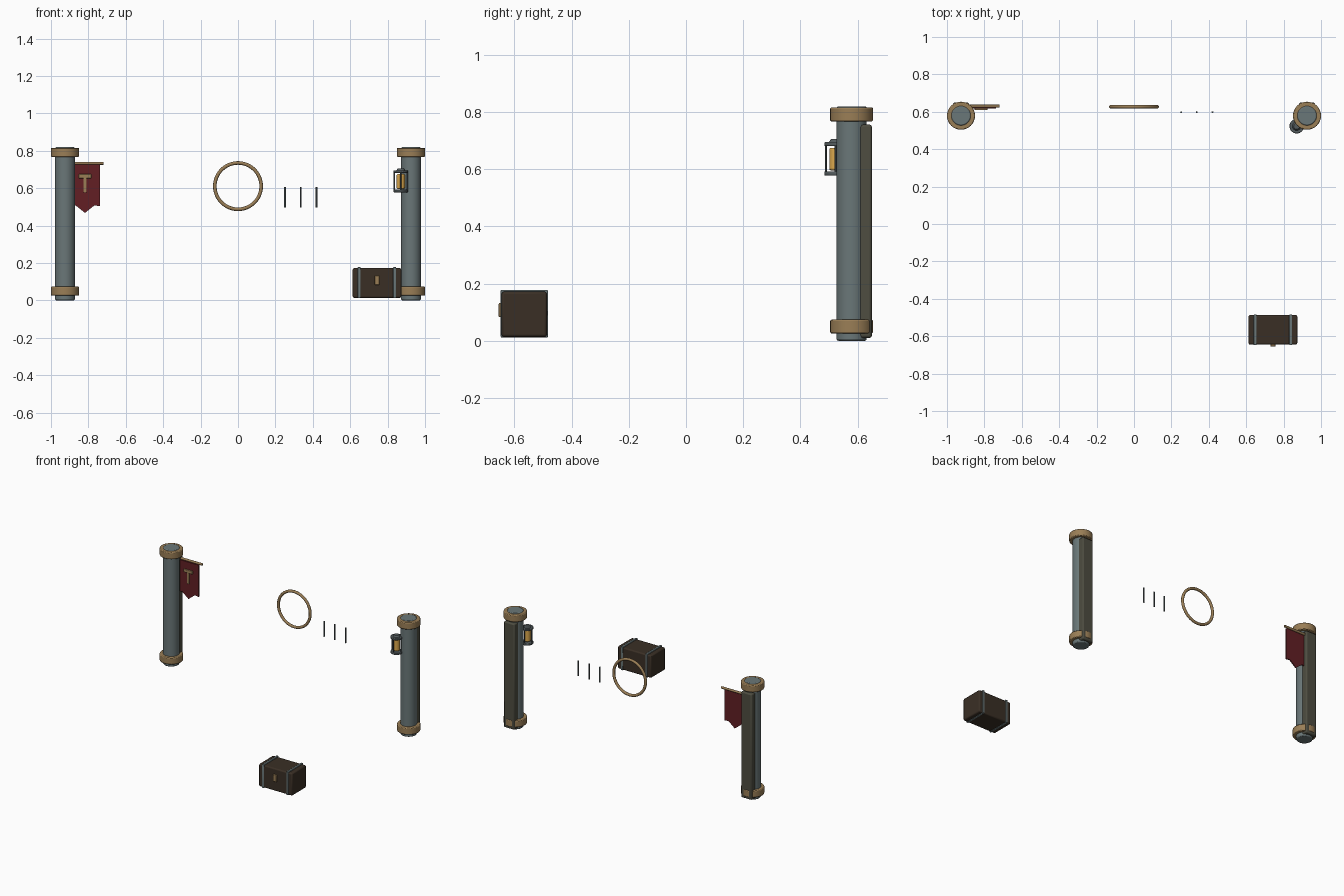
import bpy, bmesh, math
from mathutils import Matrix

if "Cube" in bpy.data.objects:
    bpy.data.objects.remove(bpy.data.objects["Cube"])


def srgb(name, r, g, b):
    m = bpy.data.materials.new(name)
    m.diffuse_color = [((c / 255 + 0.055) / 1.055) ** 2.4 for c in (r, g, b)] + [1]
    m.use_nodes = True
    m.node_tree.nodes["Principled BSDF"].inputs["Base Color"].default_value = m.diffuse_color
    return m


STONE = srgb("slate stone", 106, 119, 120)
GOLD = srgb("aged brass", 154, 126, 86)
OLIVE = srgb("olive stone", 78, 77, 65)
RED = srgb("banner red", 98, 31, 36)
WOOD = srgb("dark wood", 58, 47, 37)
GLOW = srgb("lantern amber", 222, 170, 78)
IRON = srgb("dark iron", 84, 92, 94)


def finish(name, bm, mat, bevel=0, smooth=True):
    bmesh.ops.recalc_face_normals(bm, faces=bm.faces)
    me = bpy.data.meshes.new(name)
    bm.to_mesh(me)
    bm.free()
    me.materials.append(mat)
    ob = bpy.data.objects.new(name, me)
    bpy.context.collection.objects.link(ob)
    if bevel:
        mod = ob.modifiers.new("soft_edges", 'BEVEL')
        mod.width = bevel
        mod.segments = 2
        mod.limit_method = 'ANGLE'
        mod.angle_limit = math.radians(40)
    if smooth:
        bpy.ops.object.select_all(action='DESELECT')
        ob.select_set(True)
        bpy.context.view_layer.objects.active = ob
        bpy.ops.object.shade_smooth_by_angle(angle=math.radians(35))
    return ob


def box(name, lo, hi, mat, bevel=0):
    bm = bmesh.new()
    bmesh.ops.create_cube(bm, size=1)
    for v in bm.verts:
        v.co = [(a + b) / 2 + c * (b - a) for a, b, c in zip(lo, hi, v.co)]
    return finish(name, bm, mat, bevel)


def rod(name, x, y, z0, z1, r, mat, bevel=0, sides=24, r2=None):
    bm = bmesh.new()
    bmesh.ops.create_cone(bm, cap_ends=True, segments=sides, radius1=r,
                          radius2=r if r2 is None else r2, depth=z1 - z0,
                          matrix=Matrix.Translation((x, y, (z0 + z1) / 2)))
    return finish(name, bm, mat, bevel)


# two pillars with brass collars and a pilaster behind each
for side, s in (("left", -1), ("right", 1)):
    x, y = s * 0.925, 0.579
    rod(side + "_pillar", x, y, 0, 0.82, 0.053, STONE, 0.007, 32)
    rod(side + "_lower_collar", x, y, 0.026, 0.074, 0.075, GOLD, 0.005, 32)
    rod(side + "_upper_collar", x, y, 0.767, 0.816, 0.075, GOLD, 0.005, 32)
    box(side + "_pilaster", (x - 0.042, 0.575, 0.01), (x + 0.042, 0.65, 0.756), OLIVE, 0.008)

# banner pole, running along x
bm = bmesh.new()
bmesh.ops.create_cone(bm, cap_ends=True, segments=16, radius1=0.008, radius2=0.008, depth=0.2,
                      matrix=Matrix.Translation((-0.818, 0.63, 0.733)) @ Matrix.Rotation(math.pi / 2, 4, 'Y'))
finish("banner_pole", bm, GOLD)

# pointed cloth, extruded to a thin sheet
bm = bmesh.new()
outline = [(-0.08, 0.727), (0.08, 0.727), (0.08, 0.504), (0.05, 0.508),
           (0, 0.468), (-0.05, 0.508), (-0.08, 0.504)]
face = bm.faces.new([bm.verts.new((-0.818 + px, 0.617, pz)) for px, pz in outline])
ext = bmesh.ops.extrude_face_region(bm, geom=[face])["geom"]
bmesh.ops.translate(bm, vec=(0, 0.008, 0), verts=[e for e in ext if isinstance(e, bmesh.types.BMVert)])
finish("banner_cloth", bm, RED, smooth=False)

# hammer shape stitched on the banner
box("emblem_head", (-0.852, 0.609, 0.653), (-0.784, 0.6175, 0.675), GOLD, 0.002)
box("emblem_handle", (-0.826, 0.61, 0.577), (-0.810, 0.6175, 0.655), GOLD, 0.002)

# hanging ring, facing the front
bm = bmesh.new()
N, M = 48, 12
rings = []
for i in range(N):
    a = 2 * math.pi * i / N
    ring = []
    for j in range(M):
        b = 2 * math.pi * j / M
        d = 0.124 + 0.0095 * math.cos(b)
        ring.append(bm.verts.new((d * math.cos(a), 0.627 + 0.0095 * math.sin(b), 0.611 + d * math.sin(a))))
    rings.append(ring)
for i in range(N):
    p, q = rings[i], rings[(i + 1) % N]
    for j in range(M):
        k = (j + 1) % M
        bm.faces.new((p[j], q[j], q[k], p[k]))
finish("wall_ring", bm, GOLD)

# three thin bars
for i, (x, mat) in enumerate(((0.252, STONE), (0.336, IRON), (0.42, IRON))):
    rod(f"thin_bar_{i + 1}", x, 0.598, 0.497, 0.605, 0.005, mat, 0, 10)

# lantern on the right pillar
LX, LY = 0.87, 0.523
rod("lantern_base", LX, LY, 0.578, 0.592, 0.039, IRON, 0.003)
rod("lantern_top", LX, LY, 0.681, 0.695, 0.039, IRON, 0.003)
rod("lantern_cap", LX, LY, 0.694, 0.706, 0.024, IRON, 0, 24, 0.016)
rod("lantern_light", LX, LY, 0.596, 0.675, 0.022, GLOW, 0.006)
for i in range(4):
    a = i * math.pi / 2
    rod(f"lantern_post_{i + 1}", LX + 0.034 * math.cos(a), LY + 0.034 * math.sin(a),
        0.585, 0.688, 0.0038, IRON, 0, 10)

# chest with straps and lock
box("chest_body", (0.613, -0.645, 0.014), (0.873, -0.486, 0.172), WOOD, 0.008)
for side, s in (("left", -1), ("right", 1)):
    x = 0.743 + s * 0.095
    box(side + "_chest_strap", (x - 0.008, -0.648, 0.012), (x + 0.008, -0.483, 0.178), STONE, 0.003)
box("chest_lock", (0.730, -0.655, 0.083), (0.756, -0.64, 0.132), GOLD, 0.003)
